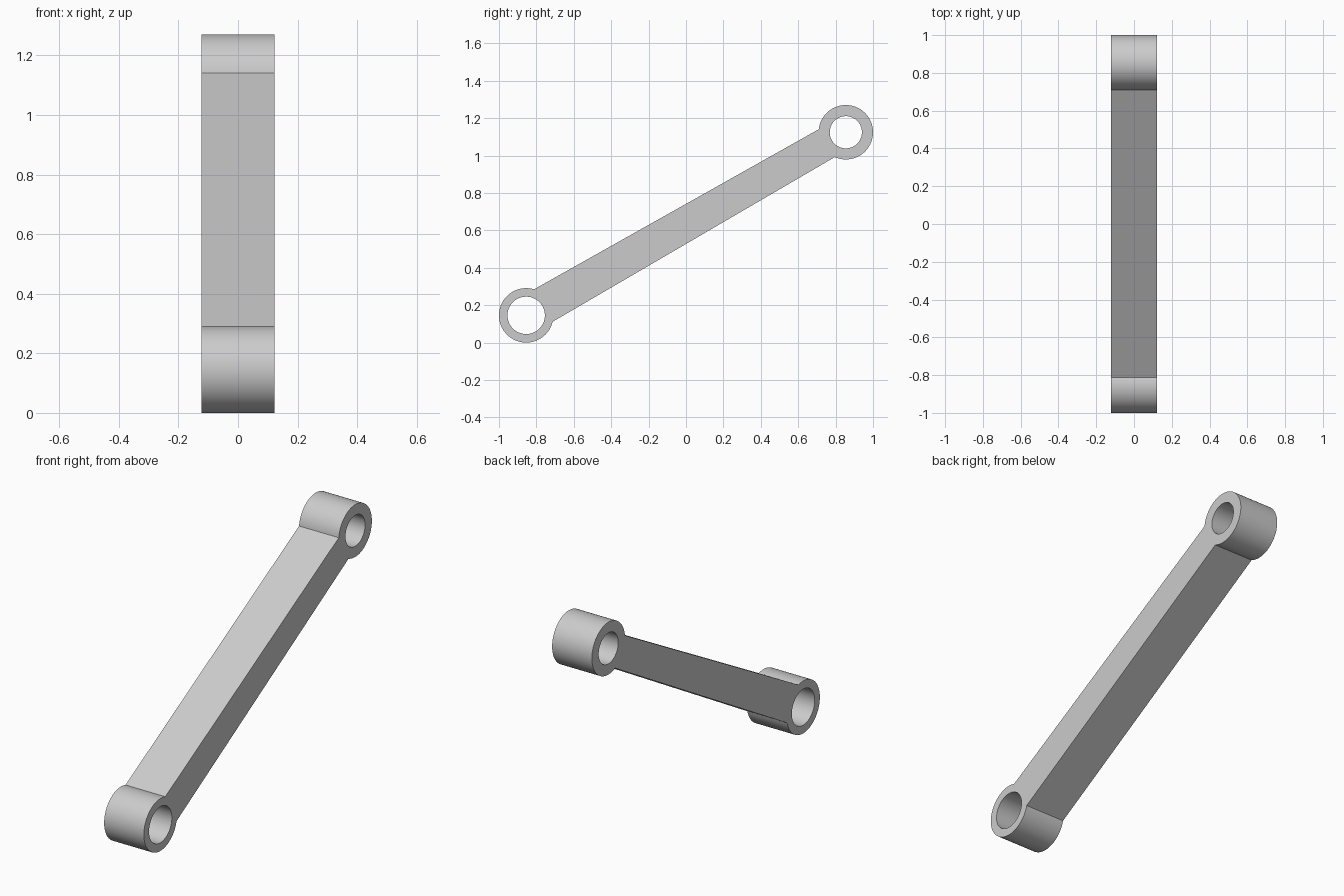
import bpy, bmesh
from math import sin, cos, asin, atan2, pi, radians
from mathutils import Matrix

if "Cube" in bpy.data.objects:
    bpy.data.objects.remove(bpy.data.objects["Cube"])

R = 0.1455                 # outer radius of both eyes
HALF = 0.122               # half thickness along x
LOW, HIGH = (-0.8545, 0.1455), (0.8545, 1.1245)
HOLE_LOW, HOLE_HIGH = 0.1, 0.086
TILT = atan2(HIGH[1] - LOW[1], HIGH[0] - LOW[0])


def arc(c, r, a0, a1, n):
    return [(c[0] + r * cos(a0 + (a1 - a0) * i / n),
             c[1] + r * sin(a0 + (a1 - a0) * i / n)) for i in range(n + 1)]


# Outline: round eye at each end joined by the tapered bar
g_low, g_high = asin(0.1 / R), asin(0.086 / R)
outline = (arc(LOW, R, TILT + g_low, TILT + 2 * pi - g_low, 72)
           + arc(HIGH, R, TILT - pi + g_high, TILT + pi - g_high, 72))
holes = [arc(LOW, HOLE_LOW, 0, 2 * pi, 72)[:-1],
         arc(HIGH, HOLE_HIGH, 0, 2 * pi, 72)[:-1]]

# Filled flat curve with thickness
curve = bpy.data.curves.new("link_arm", 'CURVE')
curve.dimensions = '2D'
curve.fill_mode = 'BOTH'
curve.extrude = HALF
for pts in [outline] + holes:
    s = curve.splines.new('POLY')
    s.points.add(len(pts) - 1)
    for p, (y, z) in zip(s.points, pts):
        p.co = (y, z, 0, 1)
    s.use_cyclic_u = True
arm = bpy.data.objects.new("link_arm", curve)
bpy.context.collection.objects.link(arm)
bpy.context.view_layer.objects.active = arm
arm.select_set(True)
bpy.ops.object.convert(target='MESH')
arm = bpy.context.object

# Stand the profile in the y-z plane and weld the caps to the sides
bm = bmesh.new()
bm.from_mesh(arm.data)
bm.transform(Matrix(((0, 0, 1, 0), (1, 0, 0, 0), (0, 1, 0, 0), (0, 0, 0, 1))))
bmesh.ops.remove_doubles(bm, verts=bm.verts, dist=1e-4)
bmesh.ops.recalc_face_normals(bm, faces=bm.faces)
bm.to_mesh(arm.data)
bm.free()
bpy.ops.object.shade_smooth_by_angle(angle=radians(30))
